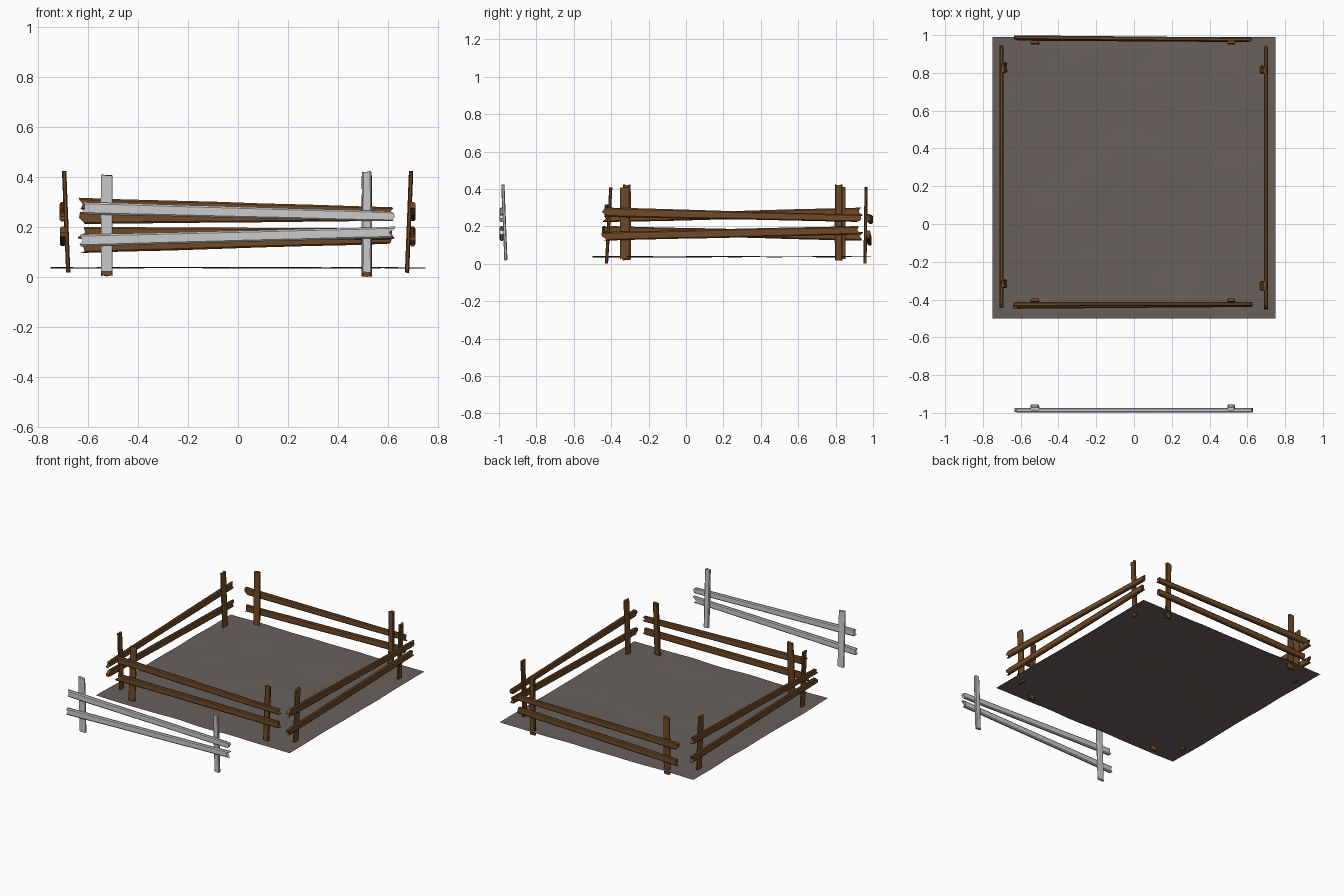
import bpy, bmesh, math, random
from mathutils import Vector, Matrix, noise

if "Cube" in bpy.data.objects:
    bpy.data.objects.remove(bpy.data.objects["Cube"])

random.seed(4)


def material(name, rgb):
    m = bpy.data.materials.new(name)
    m.diffuse_color = (*rgb, 1)
    m.use_nodes = True
    m.node_tree.nodes["Principled BSDF"].inputs["Base Color"].default_value = m.diffuse_color
    return m


wood = material("wood", (0.16, 0.068, 0.02))
dirt = material("dirt", (0.14, 0.118, 0.108))


def add_object(name, bm, mat):
    bmesh.ops.recalc_face_normals(bm, faces=bm.faces)
    me = bpy.data.meshes.new(name)
    bm.to_mesh(me)
    bm.free()
    ob = bpy.data.objects.new(name, me)
    bpy.context.collection.objects.link(ob)
    if mat:
        me.materials.append(mat)
    return ob


def board(bm, p0, p1, w0, w1, thick, jag, steps, xf):
    """Rough-hewn plank from p0 to p1 with chamfered section and splintered ends."""
    p0, p1 = Vector(p0), Vector(p1)
    d = (p1 - p0).normalized()
    side = d.cross(Vector((0, 1, 0))).normalized()   # width direction, in the fence plane
    out = side.cross(d)                              # thickness direction
    section = [(-.5, -.25), (-.36, -.5), (0, -.5), (.36, -.5),
               (.5, -.25), (.5, .25), (.36, .5), (0, .5), (-.36, .5), (-.5, .25)]
    splinter = [[random.uniform(0, jag) for _ in range(6)] for _ in range(2)]
    rings = []
    for i in range(steps + 1):
        t = i / steps
        w = (w0 + (w1 - w0) * t) * random.uniform(.95, 1.04)
        ring = []
        for k, (a, b) in enumerate(section):
            p = p0.lerp(p1, t) + side * a * w + out * b * thick
            col = k if k < 5 else 9 - k              # both faces share the splinters
            if i == 0:
                p += d * splinter[0][col]
            elif i == steps:
                p -= d * splinter[1][col]
            ring.append(bm.verts.new(xf @ p))
        rings.append(ring)
    n = len(section)
    for r, s in zip(rings, rings[1:]):
        for k in range(n):
            bm.faces.new((r[k], r[(k + 1) % n], s[(k + 1) % n], s[k]))
    for ring in (rings[0], rings[-1]):               # end caps as strips
        for k in range(4):
            bm.faces.new((ring[k], ring[k + 1], ring[8 - k], ring[9 - k]))


def fence(name, xf, mat, posts, y_low, y_top, rails):
    """posts: (x, width, z0, z1); rails: (z_left, z_right, y_left, y_right)."""
    bm = bmesh.new()
    for x, w, z0, z1 in posts:
        board(bm, (x, y_low, z0), (x, y_top, z1), w, w * .96, .017, .006, 5, xf)
    add_object(name + "_posts", bm, mat)
    bm = bmesh.new()
    for (zl, zr, yl, yr), (wl, wr) in zip(rails, ((.05, .04), (.047, .045))):
        board(bm, (-.64, yl, zl), (.632, yr, zr), wl, wr, .022, .03, 7, xf)
    add_object(name + "_rails", bm, mat)


# Ground sheet, gently uneven
bm = bmesh.new()
bmesh.ops.create_grid(bm, x_segments=24, y_segments=24, size=.5,
                      matrix=Matrix.Translation((0, .245, .038)) @ Matrix.Diagonal((1.5, 1.49, 1, 1)))
for v in bm.verts:
    v.co.z += .006 * noise.noise(Vector((v.co.x * 4, v.co.y * 4, .3)))
ground = add_object("ground", bm, dirt)
for p in ground.data.polygons:
    p.use_smooth = True

high = ((-.525, .048, .022, .412), (.515, .04, .018, .425))
low = ((-.525, .048, .003, .41), (.515, .042, 0, .41))
spread = ((.277, .243, -.015, -.015), (.147, .18, -.014, -.014))

# Loose grey fence in front
fence("loose_fence", Matrix.Translation((0, -.971, 0)), None, high, .008, -.008, spread)

# Side fences, stretched and turned so the rails face outward
for name, x, turn in (("right_fence", .684, 90), ("left_fence", -.687, -90)):
    xf = (Matrix.Translation((x, .25, 0)) @ Matrix.Rotation(math.radians(turn), 4, 'Z')
          @ Matrix.Diagonal((1.1, 1, 1, 1)))
    fence(name, xf, wood, high, .008, -.008, spread)

# Front and back fences of the pen
fence("front_fence", Matrix.Identity(4), wood, low, -.425, -.402,
      ((.293, .26, -.425, -.423), (.178, .172, -.438, -.428)))
fence("back_fence", Matrix.Identity(4), wood, low, .957, .963,
      ((.237, .245, .988, .976), (.12, .157, .982, .974)))
